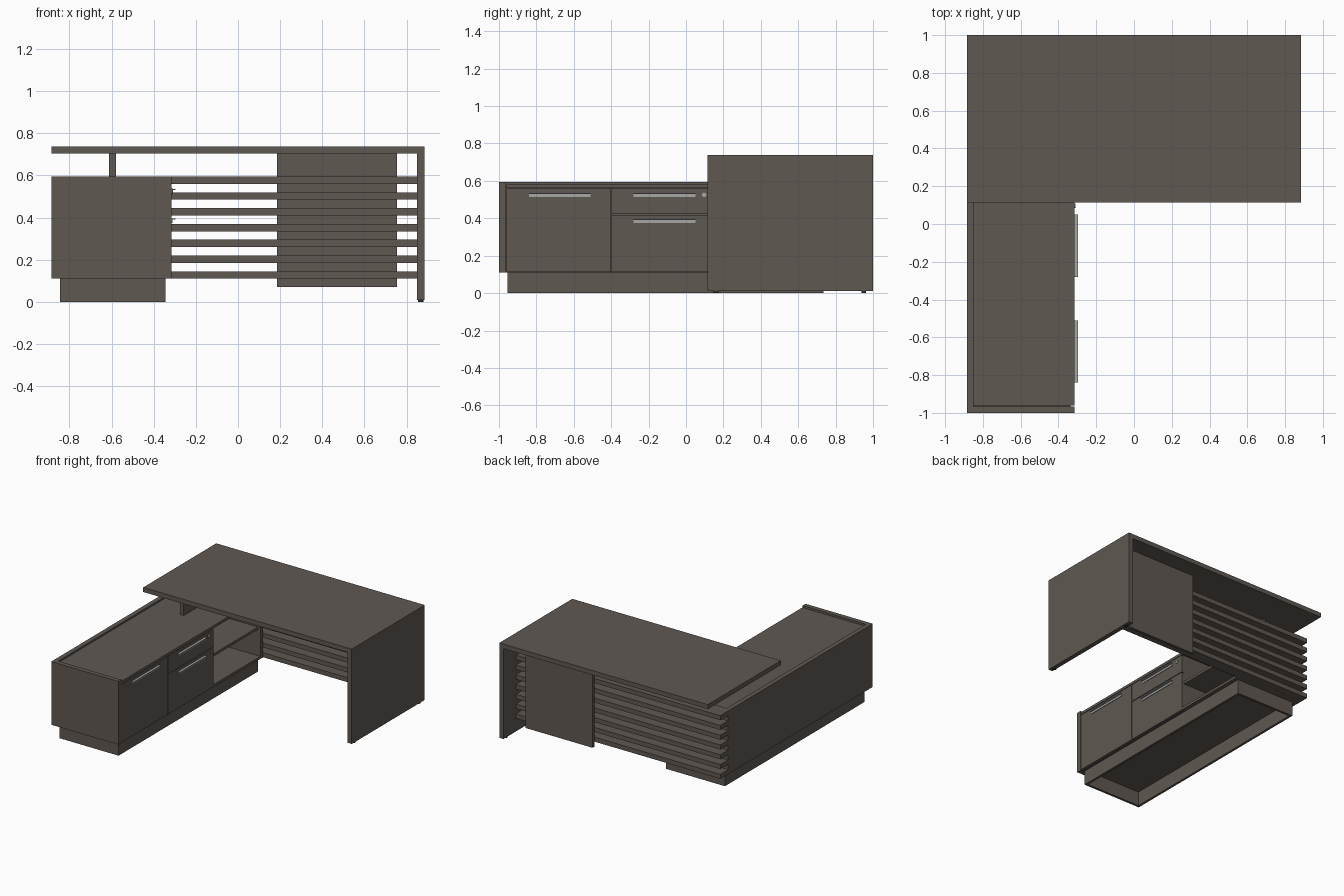
import bpy

cube = bpy.data.objects.get("Cube")
if cube:
    bpy.data.objects.remove(cube, do_unlink=True)


def material(name, rgb, metallic=0.0):
    m = bpy.data.materials.new(name)
    m.use_nodes = True
    m.diffuse_color = (*rgb, 1)
    bsdf = m.node_tree.nodes["Principled BSDF"]
    bsdf.inputs["Base Color"].default_value = (*rgb, 1)
    bsdf.inputs["Roughness"].default_value = 0.6
    return m


WOOD = material("dark_wood", (0.115, 0.098, 0.084))
METAL = material("brushed_metal", (0.39, 0.39, 0.38))
RUBBER = material("black_rubber", (0.03, 0.028, 0.026))


def box(name, x, y, z, mat=WOOD):
    """Axis-aligned board given by its (low, high) extents."""
    spans = (x, y, z)
    bpy.ops.mesh.primitive_cube_add(size=1, location=[(a + b) / 2 for a, b in spans])
    ob = bpy.context.object
    ob.name = name
    ob.scale = [b - a for a, b in spans]
    bpy.ops.object.transform_apply(location=False, rotation=False, scale=True)
    ob.data.materials.append(mat)
    return ob


def disc(name, loc, radius, depth, mat, rot=(0, 0, 0)):
    bpy.ops.mesh.primitive_cylinder_add(vertices=24, radius=radius, depth=depth,
                                        location=loc, rotation=rot)
    ob = bpy.context.object
    ob.name = name
    ob.data.materials.append(mat)
    bpy.ops.object.shade_smooth_by_angle()
    return ob


LEFT, RIGHT = -0.885, 0.885     # overall width
FRONT_X = -0.315                # face of the cabinet doors
END_Y = 0.755                   # rear end of the cabinet
BOARD = 0.035

# Desk top, side panel and its feet
box("desk_top", (LEFT, RIGHT), (0.115, 1), (0.703, 0.738))
box("side_panel", (RIGHT - BOARD, RIGHT), (0.115, 1), (0.01, 0.703))
for y in (0.16, 0.95):
    disc("panel_foot", (RIGHT - BOARD / 2, y, 0.006), 0.013, 0.012, RUBBER)

# Rear slats and the panel behind them
for i in range(7):
    z = 0.11 + i * 0.075
    box("rear_slat", (LEFT, RIGHT - BOARD), (END_Y, 0.848), (z, z + BOARD))
box("modesty_panel", (0.185, 0.755), (0.848, 0.868), (0.07, 0.703))

# Support between cabinet and desk top
box("top_support", (-0.612, -0.58), (0.17, 0.72), (0.58, 0.703))

# Cabinet carcass
inner_x = (LEFT + BOARD, FRONT_X - 0.02)
box("cabinet_front_end", (LEFT, FRONT_X), (-1, -1 + BOARD), (0.11, 0.595))
box("cabinet_rear_end", (LEFT, FRONT_X), (END_Y - BOARD, END_Y), (0.11, 0.595))
inner_y = (-1 + BOARD, END_Y - BOARD)
box("cabinet_back", (LEFT, LEFT + BOARD), inner_y, (0.11, 0.595))
box("cabinet_top", (LEFT + BOARD, FRONT_X), (-0.96, inner_y[1]), (0.562, 0.582))
box("cabinet_bottom", inner_x, inner_y, (0.11, 0.13))
box("open_bay_sill", (inner_x[1], FRONT_X), (0.153, inner_y[1]), (0.11, 0.13))
for y in (-0.4, 0.14):
    box("cabinet_divider", inner_x, (y - 0.01, y + 0.01), (0.13, 0.562))
box("bay_shelf", inner_x, (0.15, inner_y[1]), (0.33, 0.35))

# Door and drawer fronts with L-shaped pulls
fronts = [
    ("door", (-0.96, -0.402), (0.112, 0.558), -0.675),
    ("lower_drawer", (-0.397, 0.15), (0.112, 0.418), -0.115),
    ("upper_drawer", (-0.397, 0.15), (0.423, 0.558), -0.115),
]
for name, y, z, mid in fronts:
    box(name + "_front", (FRONT_X - 0.02, FRONT_X), y, z)
    top = z[1] - 0.023
    span = (mid - 0.165, mid + 0.165)
    box(name + "_pull_top", (FRONT_X, FRONT_X + 0.018), span, (top - 0.005, top), METAL)
    box(name + "_pull_lip", (FRONT_X, FRONT_X + 0.005), span, (top - 0.02, top - 0.005), METAL)
disc("drawer_lock", (FRONT_X + 0.002, 0.097, 0.525), 0.012, 0.008, METAL, (0, 1.5708, 0))

# Hollow plinth
px, py, t = (-0.845, -0.345), (-0.955, 0.735), 0.018
for x in (px[0], px[1] - t):
    box("plinth_side", (x, x + t), (py[0] + t, py[1] - t), (0, 0.11))
for y in (py[0], py[1] - t):
    box("plinth_end", px, (y, y + t), (0, 0.11))
